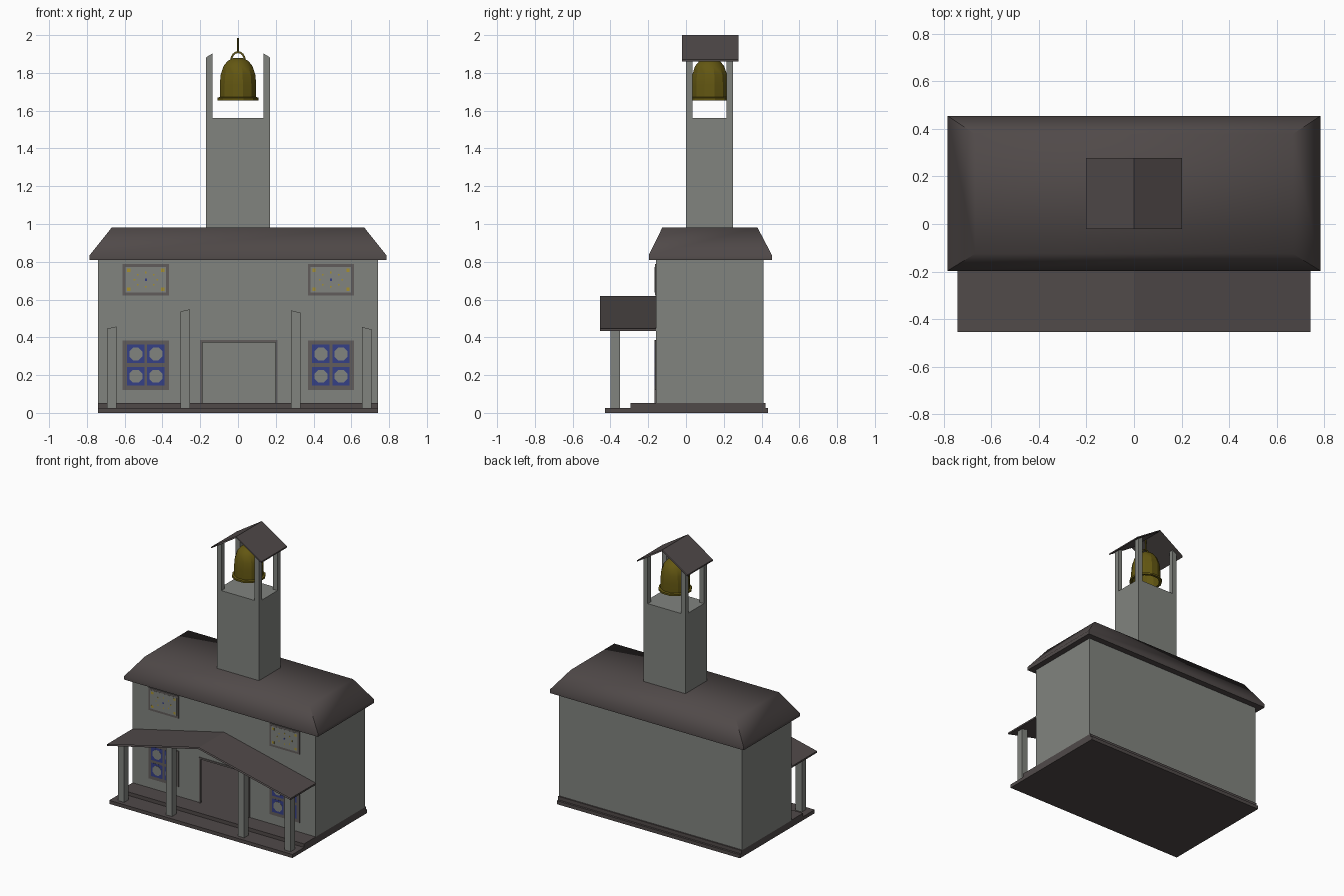
import bpy, bmesh, math

if "Cube" in bpy.data.objects:
    bpy.data.objects.remove(bpy.data.objects["Cube"])

def mat(name, rgb):
    m = bpy.data.materials.new(name)
    m.diffuse_color = (*rgb, 1)
    m.use_nodes = True
    m.node_tree.nodes["Principled BSDF"].inputs["Base Color"].default_value = m.diffuse_color
    return m

WALL = mat("wall_grey", (0.22, 0.23, 0.212))
BROWN = mat("dark_brown", (0.08, 0.067, 0.066))
FRAME = mat("frame_taupe", (0.12, 0.108, 0.104))
BLUE = mat("glass_blue", (0.035, 0.05, 0.24))
YELLOW = mat("glass_yellow", (0.38, 0.28, 0.03))
BRONZE = mat("bell_bronze", (0.125, 0.095, 0.006))

def mesh(name, verts, faces, m):
    me = bpy.data.meshes.new(name)
    me.from_pydata(verts, [], faces)
    me.materials.append(m)
    o = bpy.data.objects.new(name, me)
    bpy.context.collection.objects.link(o)
    return o

def fix_normals(o):
    bm = bmesh.new()
    bm.from_mesh(o.data)
    bmesh.ops.recalc_face_normals(bm, faces=bm.faces)
    bm.to_mesh(o.data)
    bm.free()

def smooth(o, deg):
    bpy.ops.object.select_all(action='DESELECT')
    o.select_set(True)
    bpy.context.view_layer.objects.active = o
    bpy.ops.object.shade_smooth_by_angle(angle=math.radians(deg))

def loft(name, rings, m, cap_start=True, cap_end=True):
    """Join equal-length closed rings of points with quads."""
    n = len(rings[0])
    verts = [p for r in rings for p in r]
    faces = [(k*n + i, k*n + (i+1) % n, (k+1)*n + (i+1) % n, (k+1)*n + i)
             for k in range(len(rings) - 1) for i in range(n)]
    if cap_start:
        faces.append(tuple(reversed(range(n))))
    if cap_end:
        faces.append(tuple(range((len(rings)-1)*n, len(rings)*n)))
    o = mesh(name, verts, faces, m)
    fix_normals(o)
    return o

def rect(x0, x1, y0, y1, z):
    f = z if callable(z) else (lambda x: z)
    return [(x, y, f(x)) for x, y in ((x0, y0), (x1, y0), (x1, y1), (x0, y1))]

def box(name, x0, x1, y0, y1, z0, z1, m):
    return loft(name, [rect(x0, x1, y0, y1, z0), rect(x0, x1, y0, y1, z1)], m)

def gable_roof(name, w, y0, y1, apex, eave, t):
    """Thin folded roof with open front and back edges."""
    prof = [(-w, eave), (0, apex), (w, eave), (w, eave-t), (0, apex-t), (-w, eave-t)]
    loft(name, [[(x, y, z) for x, z in prof] for y in (y0, y1)], BROWN, False, False)
    return lambda x: apex - t - (apex - eave) / w * abs(x)

# Stepped base
box("base_plinth", -0.742, 0.742, -0.43, 0.435, 0, 0.026, BROWN)
box("floor_step", -0.742, 0.742, -0.295, 0.42, 0.026, 0.052, BROWN)

# Hollow walls, with the doorway left open in the front
X, F, B, Z0, Z1 = 0.742, -0.16, 0.41, 0.05, 0.815
DL, DR, DT = -0.2, 0.21, 0.385
mesh("walls",
     [(-X, F, Z0), (DL, F, Z0), (DL, F, DT), (DR, F, DT), (DR, F, Z0), (X, F, Z0),
      (X, F, Z1), (-X, F, Z1), (DL, F, Z1), (DR, F, Z1),
      (-X, B, Z0), (X, B, Z0), (X, B, Z1), (-X, B, Z1)],
     [(0, 1, 2, 8, 7), (2, 3, 9, 8), (4, 5, 6, 9, 3),
      (5, 11, 12, 6), (11, 10, 13, 12), (10, 0, 7, 13)], WALL)

# Door frame
for n, x in (("left", DL), ("right", DR - 0.012)):
    box("door_jamb_" + n, x, x + 0.012, F - 0.006, F + 0.006, Z0, DT, FRAME)
box("door_lintel", DL, DR, F - 0.006, F + 0.006, DT - 0.012, DT, FRAME)

# Main roof with thick eave and flat top
roof = loft("main_roof", [rect(-0.785, 0.785, -0.197, 0.455, 0.81),
                          rect(-0.785, 0.785, -0.197, 0.455, 0.835),
                          rect(-0.668, 0.668, -0.125, 0.378, 0.982)], BROWN)
smooth(roof, 66)

# Porch roof and posts
under = gable_roof("porch_roof", 0.743, -0.455, F, 0.62, 0.446, 0.012)
for i, x in enumerate((-0.668, -0.28, 0.305, 0.682)):
    y, h = -0.375, 0.025
    loft("porch_post_%d" % i, [rect(x-h, x+h, y-h, y+h, 0.026),
                               rect(x-h, x+h, y-h, y+h, under)], WALL)

# Bell tower
box("tower", -0.17, 0.17, 0, 0.25, 0.975, 1.56, WALL)
under = gable_roof("tower_roof", 0.203, -0.022, 0.277, 2.0, 1.87, 0.01)
for i, (x, y) in enumerate(((-0.17, 0), (0.135, 0), (-0.17, 0.215), (0.135, 0.215))):
    loft("tower_post_%d" % i, [rect(x, x+0.035, y, y+0.035, 1.56),
                               rect(x, x+0.035, y, y+0.035, under)], WALL)

# Bell: outer profile, then back up the inside
CY, N = 0.125, 12
profile = [(0.025, 1.878), (0.055, 1.865), (0.08, 1.835), (0.095, 1.79), (0.1, 1.735),
           (0.1, 1.672), (0.113, 1.668), (0.113, 1.655), (0.095, 1.655), (0.088, 1.75), (0.05, 1.85)]
def ring(r, z):
    return [(r * math.cos((i+.5) * 2*math.pi/N), CY + r * math.sin((i+.5) * 2*math.pi/N), z)
            for i in range(N)]
bell = loft("bell", [ring(r, z) for r, z in profile], BRONZE)
smooth(bell, 28)

# Bell loop and hanger rod
def tube(name, pts, r):
    c = bpy.data.curves.new(name, 'CURVE')
    c.dimensions = '3D'
    c.bevel_depth, c.bevel_resolution, c.use_fill_caps = r, 1, True
    s = c.splines.new('POLY')
    s.points.add(len(pts) - 1)
    for p, q in zip(s.points, pts):
        p.co = (*q, 1)
    c.materials.append(BRONZE)
    bpy.context.collection.objects.link(bpy.data.objects.new(name, c))

tube("bell_loop", [(0.036 * math.cos(math.pi*i/8), CY, 1.865 + 0.045 * math.sin(math.pi*i/8))
                   for i in range(9)], 0.006)
tube("bell_hanger", [(0, CY, 1.905), (0, CY, 1.985)], 0.005)

# Windows built from thin plates
def plate(name, x, z, w, h, d, m):
    box(name, x - w/2, x + w/2, F - d, F, z - h/2, z + h/2, m)

def disc(name, x, z, r, d, m, n=8):
    def c(y):
        return [(x + r * math.cos((i+.5)*2*math.pi/n), y, z + r * math.sin((i+.5)*2*math.pi/n))
                for i in range(n)]
    loft(name, [c(F), c(F - d)], m)

for side, x in (("left", -0.488), ("right", 0.492)):
    # Lower window: four blue panes with pale centres
    z = 0.253
    plate("lower_window_frame_" + side, x, z, 0.245, 0.262, 0.005, FRAME)
    for i, (a, b) in enumerate(((-1, -1), (1, -1), (-1, 1), (1, 1))):
        plate("lower_pane_%s_%d" % (side, i), x + a*0.053, z + b*0.059, 0.092, 0.098, 0.006, BLUE)
        disc("lower_pane_centre_%s_%d" % (side, i), x + a*0.053, z + b*0.059, 0.037, 0.007, WALL)
    # Upper window: pale pane with coloured flecks
    z = 0.705
    plate("upper_window_frame_" + side, x, z, 0.245, 0.165, 0.005, FRAME)
    plate("upper_pane_" + side, x, z, 0.215, 0.135, 0.006, WALL)
    for i, (a, b) in enumerate(((-1, -1), (1, -1), (-1, 1), (1, 1))):
        disc("upper_corner_fleck_%s_%d" % (side, i), x + a*0.09, z + b*0.05, 0.012, 0.007, YELLOW, 4)
    for i in range(8):
        t = i * math.pi / 4
        disc("upper_ring_fleck_%s_%d" % (side, i), x + 0.06*math.cos(t), z + 0.038*math.sin(t),
             0.006, 0.007, YELLOW, 4)
    disc("upper_centre_fleck_" + side, x, z, 0.008, 0.007, BLUE, 4)
